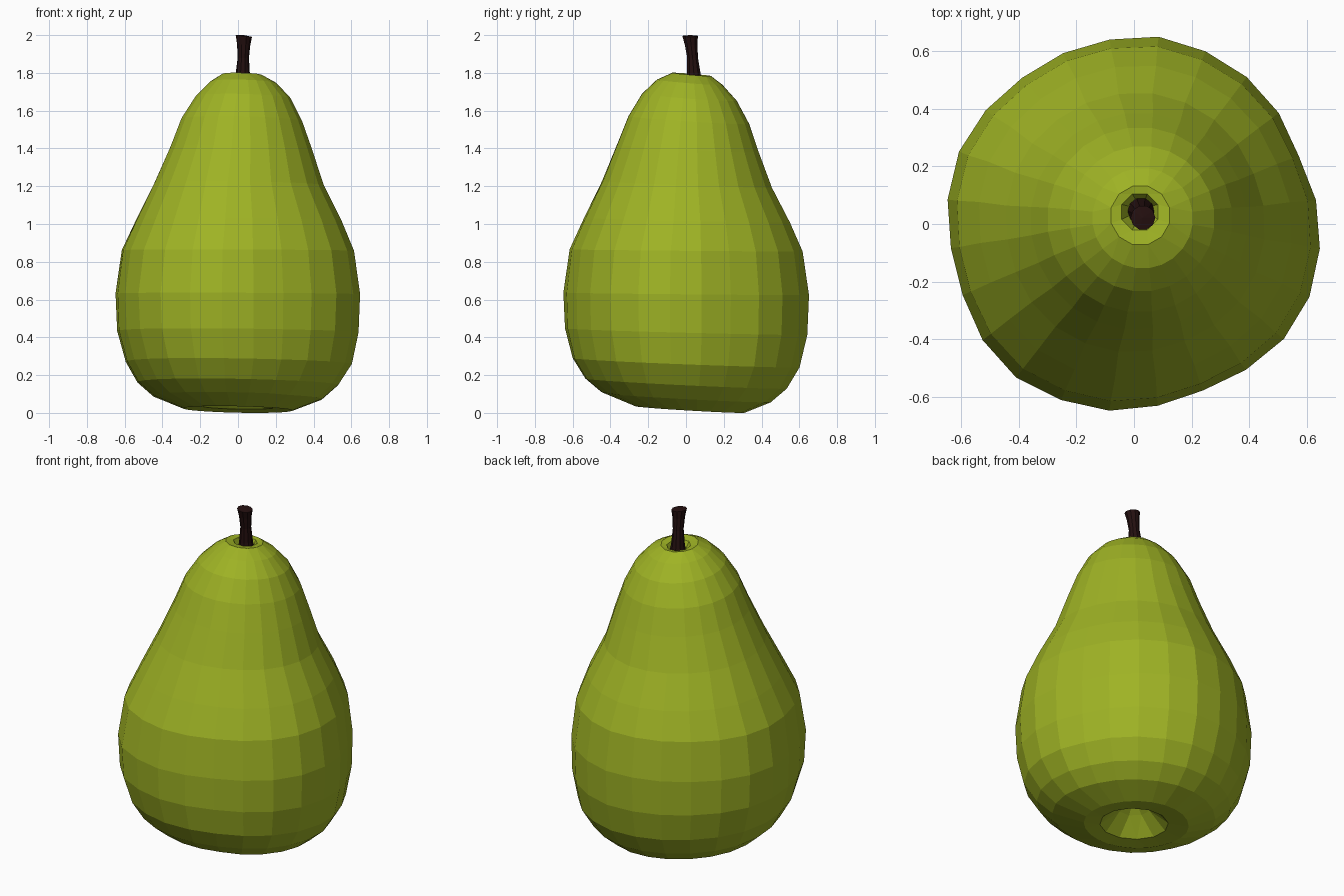
import bpy, bmesh, math

if "Cube" in bpy.data.objects:
    bpy.data.objects.remove(bpy.data.objects["Cube"])

SIDES = 24


def material(name, rgb):
    m = bpy.data.materials.new(name)
    m.diffuse_color = (*rgb, 1)
    m.use_nodes = True
    m.node_tree.nodes["Principled BSDF"].inputs["Base Color"].default_value = m.diffuse_color
    return m


def finish(name, bm, mat):
    bmesh.ops.remove_doubles(bm, verts=bm.verts, dist=0.0005)
    bmesh.ops.recalc_face_normals(bm, faces=bm.faces)
    mesh = bpy.data.meshes.new(name)
    bm.to_mesh(mesh)
    bm.free()
    mesh.materials.append(mat)
    obj = bpy.data.objects.new(name, mesh)
    bpy.context.collection.objects.link(obj)
    return obj


def skin(bm, loops):
    """Join successive rings of vertices and cap both ends."""
    for a, b in zip(loops, loops[1:]):
        n = len(a)
        for i in range(n):
            bm.faces.new((a[i], a[(i + 1) % n], b[(i + 1) % n], b[i]))


green = material("pear green", (0.345, 0.45, 0.018))
brown = material("dark stem brown", (0.018, 0.005, 0.005))

# Slightly lumpy belly outline, one radius per side
belly = [.636, .617, .632, .642, .648, .655, .645, .641, .638, .648, .657, .652,
         .64, .643, .662, .672, .661, .653, .635, .624, .637, .655, .659, .65]

# Pear body: z, radius, centre x, centre y, sides
rings = [
    (0.16, 0.05, 0.00, 0.00, 8), (0.13, 0.09, 0.00, 0.00, 8),
    (0.035, 0.19, 0.00, 0.00, 12), (0.022, 0.29, 0.00, 0.02, 24),
    (0.085, 0.45, 0.00, 0.00, 24), (0.155, 0.535, 0.00, 0.00, 24),
    (0.265, 0.602, 0.005, 0.00, 24), (0.43, 0.642, 0.00, 0.00, 24),
    (0.63, 0.650, 0.00, 0.00, 24), (0.86, 0.618, 0.00, 0.00, 24),
    (1.02, 0.547, 0.005, 0.005, 24), (1.21, 0.452, 0.005, 0.005, 24),
    (1.40, 0.378, 0.017, 0.01, 24), (1.55, 0.322, 0.02, 0.015, 24),
    (1.67, 0.253, 0.028, 0.018, 24), (1.75, 0.175, 0.03, 0.02, 24),
    (1.792, 0.105, 0.022, 0.03, 12), (1.785, 0.068, 0.02, 0.042, 8),
    (1.735, 0.045, 0.022, 0.045, 8),
]
bm = bmesh.new()
loops = []
for z, r, cx, cy, n in rings:
    step = SIDES // n
    lump = max(0.0, 1 - abs(z - 0.6) / 0.9)
    tilt = abs(z - 0.75) / 1.05          # crown and base lean, belly level
    loop = []
    for k in range(SIDES):
        a = math.radians(7.5 + 15 * (k // step * step + (step - 1) / 2))
        rr = r * (1 + lump * (belly[k] / 0.648 - 1)) if n == SIDES else r
        x, y = rr * math.cos(a), rr * math.sin(a)
        loop.append(bm.verts.new((cx + x, cy + y,
                                  z - tilt * (0.085 * y + 0.03 * x))))
    loops.append(loop)
skin(bm, loops)
bm.faces.new(loops[0][::3])
bm.faces.new(loops[-1][::3])
low = min(v.co.z for v in bm.verts)
for v in bm.verts:
    if v.co.z < 0.1:
        v.co.z -= low
finish("pear_body", bm, green)

# Stem: pinched in the middle, flared at the tip
bm = bmesh.new()
loops = []
for z, r, cx, cy in [(1.72, 0.05, 0.025, 0.045), (1.79, 0.038, 0.025, 0.042),
                     (1.88, 0.030, 0.028, 0.035), (1.95, 0.035, 0.030, 0.027),
                     (1.995, 0.043, 0.031, 0.022)]:
    loops.append([bm.verts.new((cx + r * math.cos(i * math.pi / 5),
                                cy + r * math.sin(i * math.pi / 5),
                                z - (0.1 * r * math.cos(i * math.pi / 5) if z > 1.9 else 0)))
                  for i in range(10)])
skin(bm, loops)
tip = bm.verts.new((0.031, 0.022, 2.0))
for i in range(10):
    bm.faces.new((loops[-1][i], loops[-1][(i + 1) % 10], tip))
bm.faces.new(loops[0][::-1])
finish("stem", bm, brown)
